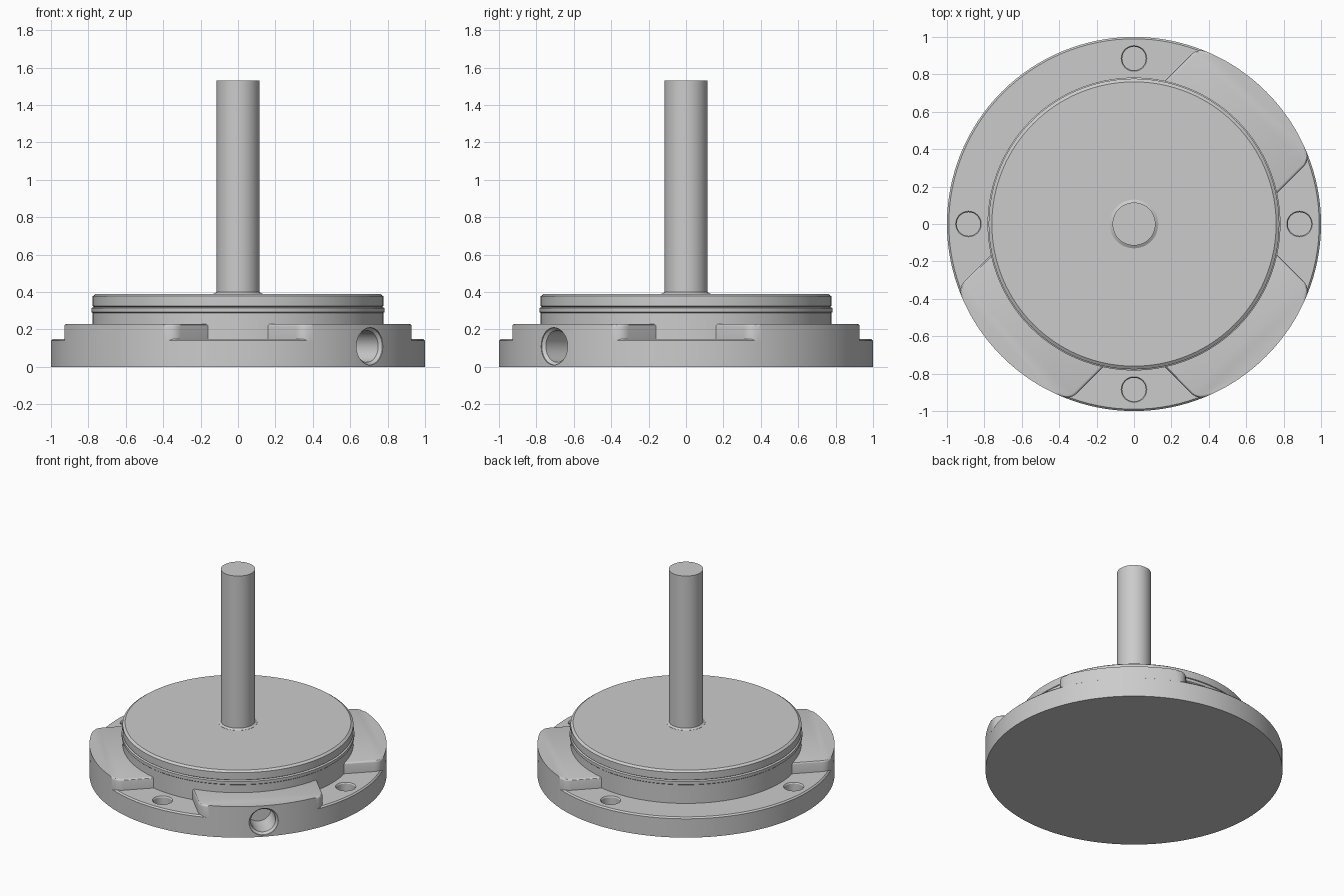
import bpy, bmesh, math
from mathutils import Matrix, Vector

cube = bpy.data.objects.get("Cube")
if cube:
    bpy.data.objects.remove(cube, do_unlink=True)

grey = bpy.data.materials.new("plain grey metal")
grey.use_nodes = True
grey.diffuse_color = (0.6, 0.6, 0.6, 1)
grey.node_tree.nodes["Principled BSDF"].inputs["Base Color"].default_value = (0.6, 0.6, 0.6, 1)


def finish(name, bm):
    bmesh.ops.recalc_face_normals(bm, faces=bm.faces)
    mesh = bpy.data.meshes.new(name)
    bm.to_mesh(mesh)
    bm.free()
    mesh.materials.append(grey)
    obj = bpy.data.objects.new(name, mesh)
    bpy.context.collection.objects.link(obj)
    return obj


def lathe(name, profile, segments=128, matrix=Matrix()):
    """Turned solid with flat ends from (radius, height) pairs."""
    bm = bmesh.new()
    rings = []
    for r, z in profile:
        angles = [math.tau * i / segments for i in range(segments)]
        rings.append([bm.verts.new((r * math.cos(a), r * math.sin(a), z)) for a in angles])
    for low, high in zip(rings, rings[1:]):
        for i in range(segments):
            j = (i + 1) % segments
            bm.faces.new((low[i], low[j], high[j], high[i]))
    bm.faces.new(rings[0][::-1])
    bm.faces.new(rings[-1])
    bm.transform(matrix)
    return finish(name, bm)


def pad(name, turn):
    """Raised quarter pad with 45 degree flanks and rounded outer corners."""
    corner = Vector((0.34, 0.94))
    theta = math.atan2(corner.y, corner.x)
    start = theta - 0.05
    a = corner - Vector((0.035, 0.035))
    b = Vector((math.cos(start), math.sin(start)))
    half = [Vector((0.1, 0.7))]
    for i in range(6):
        t = i / 6
        half.append(a * (1 - t) ** 2 + corner * 2 * t * (1 - t) + b * t * t)
    for i in range(20):
        ang = start + (math.pi / 4 - start) * i / 20
        half.append(Vector((math.cos(ang), math.sin(ang))))
    outline = half + [Vector((p.y, p.x)) for p in reversed(half)]
    bm = bmesh.new()
    base = bm.faces.new([bm.verts.new((p.x, p.y, 0.14)) for p in outline])
    ext = bmesh.ops.extrude_face_region(bm, geom=[base], use_keep_orig=True)
    for v in ext["geom"]:
        if isinstance(v, bmesh.types.BMVert):
            v.co.z = 0.23
    rim = [e for e in bm.edges if all(v.co.z > 0.2 for v in e.verts)]
    bmesh.ops.bevel(bm, geom=rim, offset=0.014, segments=3, profile=0.5, affect='EDGES')
    bm.transform(Matrix.Rotation(math.radians(turn), 4, 'Z'))
    return finish(name, bm)


def cut(target, cutter):
    mod = target.modifiers.new("hole", 'BOOLEAN')
    mod.operation = 'DIFFERENCE'
    mod.solver = 'EXACT'
    mod.object = cutter
    bpy.context.view_layer.objects.active = target
    bpy.ops.object.modifier_apply(modifier=mod.name)


# Flange, hub and shaft
flange = lathe("base_flange", [(1, 0), (1, 0.14), (0.99, 0.15)])
hub = lathe("hub_disc", [(0.777, 0.12), (0.777, 0.288), (0.783, 0.293), (0.783, 0.315),
                         (0.77, 0.32), (0.777, 0.325), (0.777, 0.378), (0.76, 0.39)])
shaft = lathe("shaft", [(0.13, 0.38), (0.13, 0.391), (0.115, 0.4), (0.115, 1.53)], 64)

# Three raised pads, the fourth quarter stays low
pads = [pad("pad_back_left", 0), pad("pad_front_left", -90), pad("pad_front_right", 180)]

# Screw holes in the flange
cutters = []
for i in range(4):
    a = i * math.pi / 2
    place = Matrix.Translation((0.885 * math.cos(a), 0.885 * math.sin(a), 0))
    hole = lathe("screw_hole_cutter", [(0.063, 0.05), (0.063, 0.142), (0.075, 0.16)], 48, place)
    cut(flange, hole)
    cutters.append(hole)

# Countersunk side port through the front left pad
aim = Vector((1, -1, 0)).to_track_quat('Z', 'Y').to_matrix().to_4x4()
port = lathe("side_port_cutter", [(0.085, 0.8), (0.085, 0.975), (0.1, 0.99), (0.1, 1.1)], 48,
             Matrix.Translation((0, 0, 0.11)) @ aim)
cut(flange, port)
cut(pads[1], port)
cutters.append(port)
for c in cutters:
    bpy.data.objects.remove(c, do_unlink=True)

# Smooth the round surfaces, keep edges crisp
bpy.ops.object.select_all(action='DESELECT')
for obj in [flange, hub, shaft] + pads:
    obj.select_set(True)
bpy.context.view_layer.objects.active = flange
bpy.ops.object.shade_smooth_by_angle(angle=math.radians(30))
